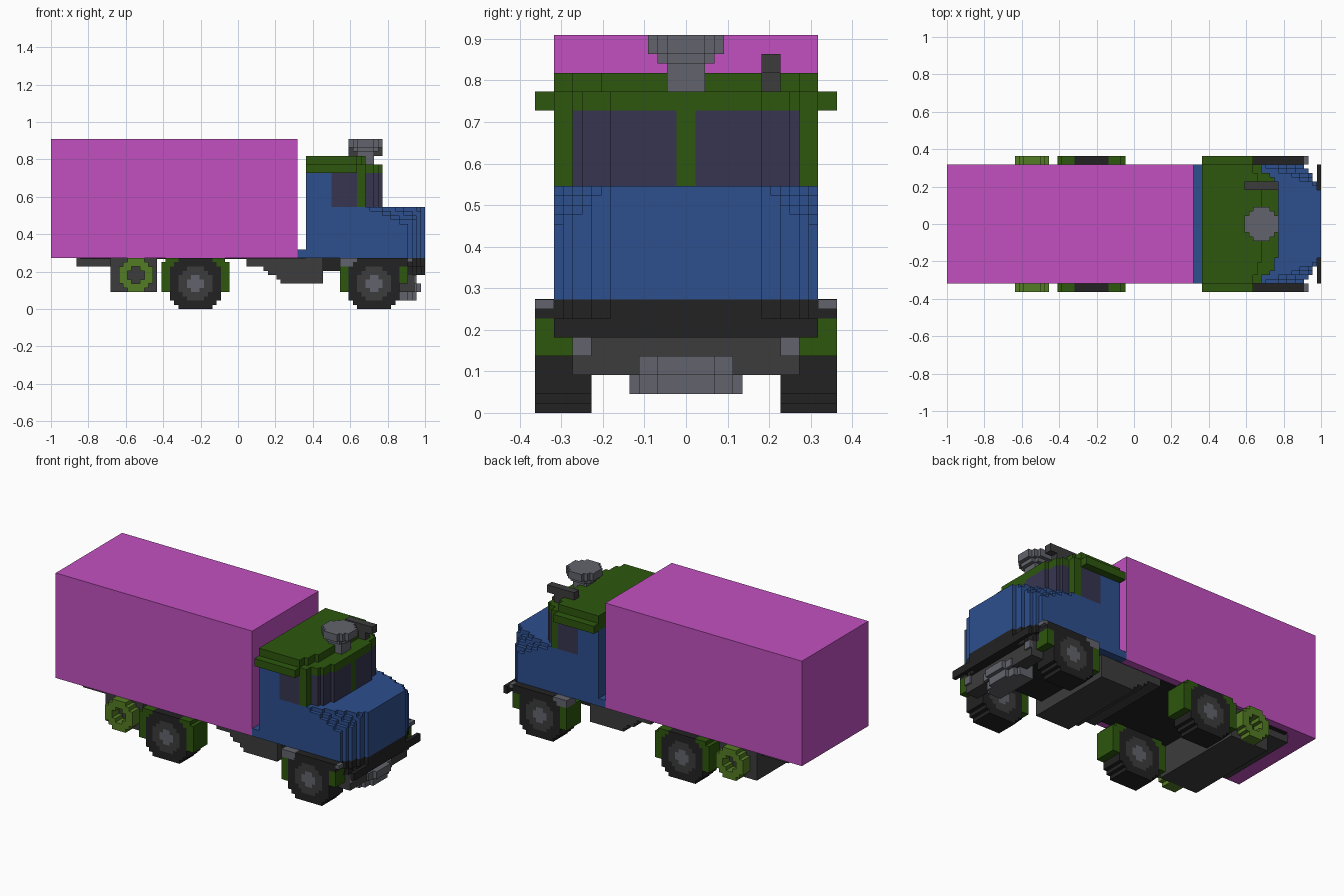
import bpy, bmesh, math
from mathutils import Vector

if "Cube" in bpy.data.objects:
    bpy.data.objects.remove(bpy.data.objects["Cube"], do_unlink=True)

U = 1 / 44  # size of one building block


def srgb(*rgb):
    return tuple(((c / 255 + 0.055) / 1.055) ** 2.4 if c > 10 else c / 3294 for c in rgb) + (1.0,)


COLOURS = {
    "magenta": srgb(194, 80, 192), "blue": srgb(45, 79, 141), "green": srgb(45, 87, 14),
    "lime": srgb(84, 124, 36), "black": srgb(34, 34, 34), "dark_grey": srgb(60, 60, 60),
    "light_grey": srgb(98, 100, 108), "glass": srgb(55, 53, 80),
}
MATS = {}
for name, colour in COLOURS.items():
    m = bpy.data.materials.new(name)
    m.use_nodes = True
    m.diffuse_color = colour
    bsdf = next(n for n in m.node_tree.nodes if n.type == 'BSDF_PRINCIPLED')
    bsdf.inputs["Base Color"].default_value = colour
    MATS[name] = m


def finish(name, bm, colours):
    me = bpy.data.meshes.new(name)
    bm.to_mesh(me)
    bm.free()
    for c in colours:
        me.materials.append(MATS[c])
    ob = bpy.data.objects.new(name, me)
    bpy.context.collection.objects.link(ob)
    return ob


def box(name, xr, yr, zr, colour):
    """Plain block, ranges given in block units."""
    bm = bmesh.new()
    bmesh.ops.create_cube(bm, size=1)
    for v in bm.verts:
        v.co = Vector([(a + b) / 2 * U + c * (b - a) * U for (a, b), c in zip((xr, yr, zr), v.co)])
    return finish(name, bm, [colour])


def blocks(name, xr, yr, zr, rule):
    """Stepped shape: rule(x, y, z) gives the colour of a cell, or None for empty."""
    cells = {}
    for x in range(*xr):
        for y in range(*yr):
            for z in range(*zr):
                c = rule(x + 0.5, y + 0.5, z + 0.5)
                if c:
                    cells[x, y, z] = c
    used = sorted(set(cells.values()))
    bm = bmesh.new()
    verts = {}
    for cell, colour in cells.items():
        for axis in range(3):
            for side in (0, 1):
                near = list(cell)
                near[axis] += 2 * side - 1
                if tuple(near) in cells:
                    continue
                ring = []
                for a, b in ((0, 0), (1, 0), (1, 1), (0, 1)):
                    p = list(cell)
                    p[axis] += side
                    p[(axis + 1) % 3] += a
                    p[(axis + 2) % 3] += b
                    p = tuple(p)
                    if p not in verts:
                        verts[p] = bm.verts.new(Vector(p) * U)
                    ring.append(verts[p])
                f = bm.faces.new(ring if side else ring[::-1])
                f.material_index = used.index(colour)
    bmesh.ops.dissolve_limit(bm, angle_limit=0.01, verts=bm.verts[:], edges=bm.edges[:],
                             delimit={'MATERIAL'})
    return finish(name, bm, used)


def disc(a, b, widths):
    """Stepped disc test; widths are half-widths of rows going out from the centre."""
    k = int(abs(b))
    return k < len(widths) and abs(a) < widths[k]


TYRE, RIM, HUB = (6, 6, 6, 6, 5, 4), (4, 4, 3, 2), (2, 1)

# Cargo and chassis
box("cargo_box", (-44, 14), (-14, 14), (12, 40), "magenta")
box("chassis_deck", (-37, 16), (-12, 12), (11.8, 12), "black")
box("chassis_front", (14, 38), (-10, 10), (9, 12), "black")
box("rear_crossbar", (-38, -30), (-11, 11), (10, 12), "dark_grey")
box("rear_tank", (-30, -19), (-13, 13), (4, 12), "dark_grey")


def tank_rule(x, y, z):
    floor = 10 if x < 6 else max(6, 10 - (x - 5) * 0.7)
    return "dark_grey" if z > floor else None


blocks("belly_tank", (2, 20), (-12, 12), (6, 12), tank_rule)


# Cab lower body with a rounded nose
def nose_half(x):
    return {40: 13, 41: 12, 42: 10, 43: 8}.get(int(x), 14)


def hood_rule(x, y, z):
    if x < 16 and z > 14:
        return None
    taper = 14 - max(0, x - 30 - (23.5 - z) * 2.2) * 0.38
    return "blue" if abs(y) < min(nose_half(x), taper) or x < 30 and abs(y) < 14 else None


blocks("cab_lower_body", (14, 44), (-14, 14), (12, 24), hood_rule)


# Cab upper body with windows and pillars
def screen_half(x):
    return 14 if x < 30 else {32: 11, 33: 8}.get(int(x), 12)


def cab_rule(x, y, z):
    if abs(y) > screen_half(x):
        return None
    if x < 22:
        return "blue"
    if x < 28:
        return "glass"
    if x < 30 or abs(y) < 1:
        return "green"
    return "glass"


blocks("cab_upper_body", (16, 34), (-14, 14), (24, 32), cab_rule)


# Roof with side lips
def roof_rule(x, y, z):
    if z < 34:
        half = 16 if x < 28 else screen_half(x)
    else:
        half = 14 if x < 28 else 12 if x < 29 else 9
        if x > 30:
            return None
    return "green" if abs(y) < half else None


blocks("roof", (16, 34), (-16, 16), (32, 36), roof_rule)


# Roof beacon and side bar
def beacon_rule(x, y, z):
    widths = (4, 4, 3, 2) if z > 38 else (3, 3, 2) if z > 37 else (2, 2)
    return "light_grey" if disc(x - 30, y, widths) else None


blocks("roof_beacon", (26, 34), (-4, 4), (34, 40), beacon_rule)
box("roof_bar", (26, 34), (8, 10), (36, 38), "dark_grey")
box("roof_bar_post", (29, 32), (8, 10), (34, 36), "dark_grey")


# Black belt round the nose, bumper and skid plate
def belt_rule(x, y, z):
    return "black" if abs(y) < nose_half(x + (1 if z < 10 else 0)) else None


blocks("nose_belt", (38, 44), (-14, 14), (8, 12), belt_rule)
box("bumper", (38, 41.5), (-12, 12), (4, 8), "dark_grey")


def skid_rule(x, y, z):
    reach = 42 - (abs(y) > 3) - (abs(y) > 5)
    return "light_grey" if x < reach + (z > 4) else None


blocks("skid_plate", (36, 43), (-6, 6), (2, 6), skid_rule)


# Wheels, mudguards and other parts on both sides
def wheel(name, cx, yr):
    def rule(x, y, z):
        dx, dz = x - cx, z - 6
        if not disc(dx, dz, TYRE):
            return None
        if disc(dx, dz, HUB):
            return "light_grey"
        return "dark_grey" if disc(dx, dz, RIM) else "black"
    blocks(name, (cx - 6, cx + 6), yr, (0, 12), rule)


def guard_rule(x, y, z):
    dx = abs(x + 10)
    if disc(dx, z - 6, TYRE) or dx < 6 and z < 6:
        return None
    return "green" if dx < (7 if z > 11 else 8) else None


def spare_rule(x, y, z):
    dx, dz = x + 24, z - 8
    return "lime" if disc(dx, dz, RIM) and not disc(dx, dz, HUB) else None


for side, s in (("left", 1), ("right", -1)):
    def span(a, b):
        return (a, b) if s > 0 else (-b, -a)
    wheel("front_wheel_" + side, 32, span(10, 16))
    wheel("rear_wheel_" + side, -10, span(10, 16))
    blocks("rear_mudguard_" + side, (-18, -2), span(10, 16), (4, 12), guard_rule)
    blocks("side_ring_" + side, (-28, -20), span(13, 16), (4, 12), spare_rule)
    box("front_mudguard_rear_" + side, (24, 26), span(10, 16), (4, 10), "green")
    box("front_mudguard_fore_" + side, (38, 40), span(12, 16), (6, 10), "green")
    box("cab_step_" + side, (24, 28), span(12, 16), (10, 12), "light_grey")
    box("fender_top_" + side, (28, 40), span(14, 16), (10, 12.05), "black")
    box("marker_light_" + side, (40, 41), span(14, 16), (11, 12), "light_grey")
    box("headlight_" + side, (41, 42), span(10, 12), (6, 8), "light_grey")
